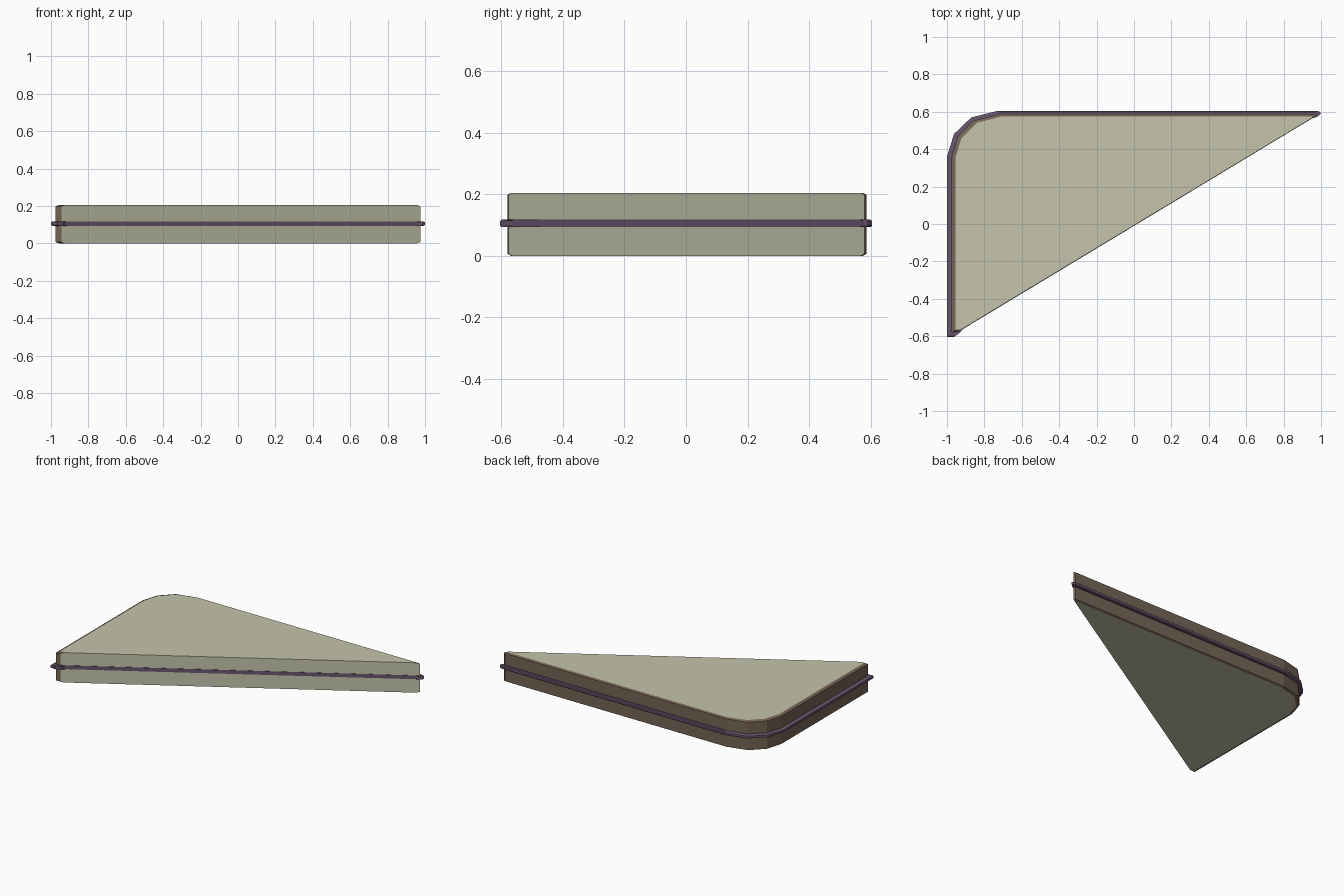
import bpy, bmesh

if "Cube" in bpy.data.objects:
    bpy.data.objects.remove(bpy.data.objects["Cube"])

# Point on the slanted cut: shrinking about it keeps the cut face flat
CX, CY = 0.0, -0.0075


def material(name, rgb):
    m = bpy.data.materials.new(name)
    m.diffuse_color = (*rgb, 1)
    m.use_nodes = True
    m.node_tree.nodes["Principled BSDF"].inputs["Base Color"].default_value = m.diffuse_color
    return m


def layered_slab(name, outline, layers, mats, cut_edges=()):
    """Loft one outline through (z, scale) layers; the cut edges use mats[0]."""
    bm = bmesh.new()
    rings = [[bm.verts.new((CX + (x - CX) * s, CY + (y - CY) * s, z))
              for x, y in outline] for z, s in layers]
    n = len(outline)
    for a, b in zip(rings, rings[1:]):
        for i in range(n):
            j = (i + 1) % n
            f = bm.faces.new((a[i], a[j], b[j], b[i]))
            f.material_index = 0 if i in cut_edges else len(mats) - 1
    bm.faces.new(rings[0])
    bm.faces.new(rings[-1])
    bmesh.ops.recalc_face_normals(bm, faces=bm.faces[:])
    mesh = bpy.data.meshes.new(name)
    bm.to_mesh(mesh)
    bm.free()
    for m in mats:
        mesh.materials.append(m)
    ob = bpy.data.objects.new(name, mesh)
    bpy.context.collection.objects.link(ob)
    return ob


olive = material("panel_olive", (0.55, 0.55, 0.41))
brown = material("edge_brown", (0.18, 0.13, 0.09))
purple = material("trim_purple", (0.14, 0.09, 0.155))

# Table slab: slanted flat cut, one faceted round corner, bevelled brown edge
slab = [(-0.975, -0.58), (-0.975, 0.36), (-0.942, 0.468), (-0.858, 0.552),
        (-0.72, 0.587), (0.965, 0.587), (0.975, 0.58), (-0.945, -0.577)]
layered_slab("slab", slab,
             [(0, 0.98), (0.007, 1), (0.198, 1), (0.205, 0.98)],
             [olive, brown], cut_edges={6})

# Trim band around the middle, flush along the cut and proud at the tips
band = [(-1, -0.605), (-1, 0.36), (-0.962, 0.482), (-0.87, 0.57),
        (-0.73, 0.605), (0.985, 0.605), (1, 0.592), (0.985, 0.577),
        (0.965, 0.572), (-0.925, -0.568), (-0.94, -0.587), (-0.965, -0.605)]
layered_slab("trim_band", band,
             [(0.093, 0.99), (0.098, 1), (0.113, 1), (0.118, 0.99)], [purple])
